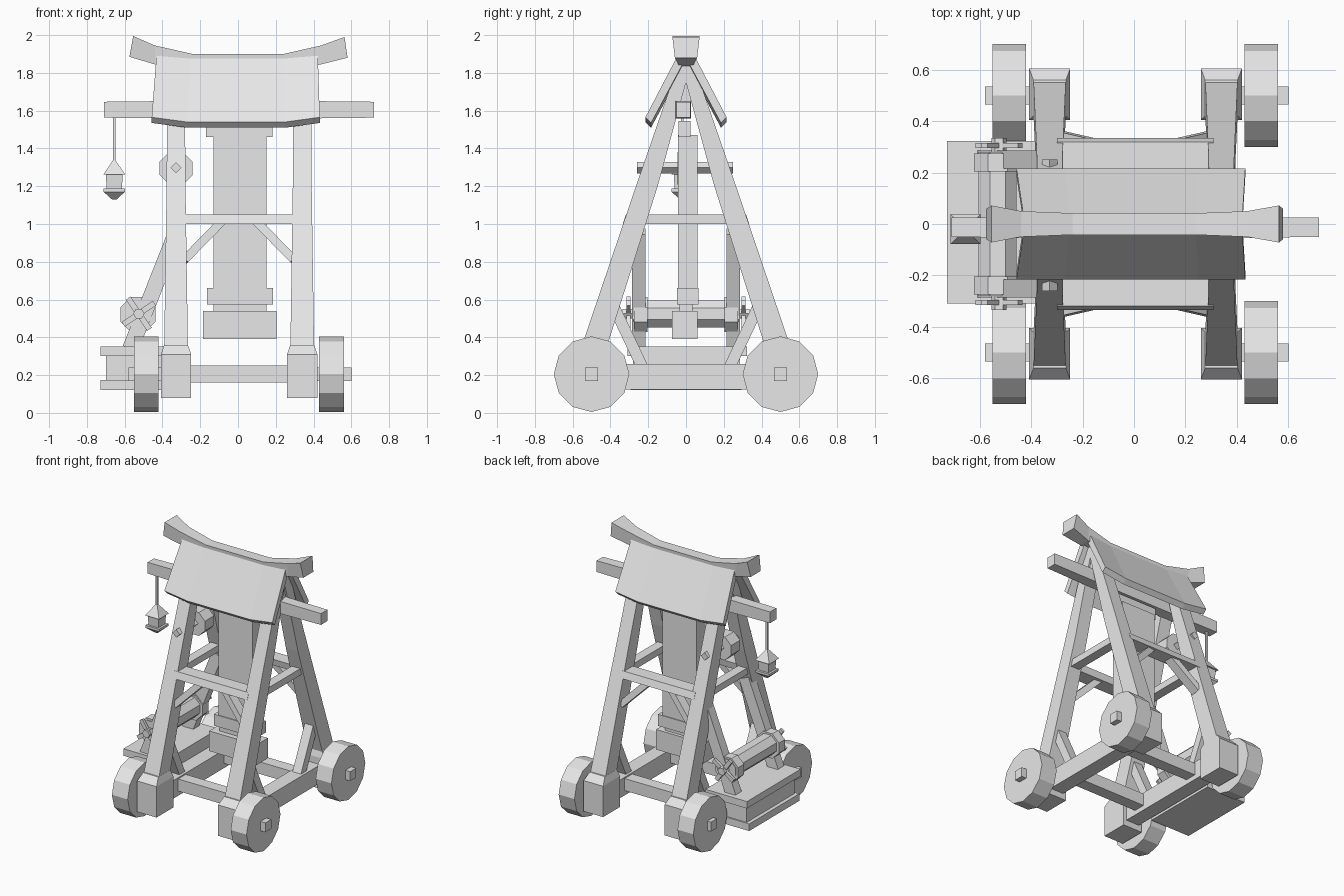
import bpy, bmesh, math
from mathutils import Vector

if "Cube" in bpy.data.objects:
    bpy.data.objects.remove(bpy.data.objects["Cube"])

wood = bpy.data.materials.new("pale_grey")
wood.diffuse_color = (0.8, 0.8, 0.8, 1)
wood.use_nodes = True
wood.node_tree.nodes["Principled BSDF"].inputs["Base Color"].default_value = wood.diffuse_color


def loft(name, rings):
    """Skin a list of equal-length point rings and cap both ends."""
    bm = bmesh.new()
    rows = [[bm.verts.new(p) for p in r] for r in rings]
    n = len(rows[0])
    for a, b in zip(rows, rows[1:]):
        for i in range(n):
            bm.faces.new((a[i], a[(i + 1) % n], b[(i + 1) % n], b[i]))
    bm.faces.new(rows[0][::-1])
    bm.faces.new(rows[-1])
    bmesh.ops.recalc_face_normals(bm, faces=bm.faces[:])
    me = bpy.data.meshes.new(name)
    bm.to_mesh(me)
    bm.free()
    me.materials.append(wood)
    ob = bpy.data.objects.new(name, me)
    bpy.context.collection.objects.link(ob)
    return ob


def rect(x0, x1, y0, y1, z):
    return [(x0, y0, z), (x1, y0, z), (x1, y1, z), (x0, y1, z)]


def box(name, x0, x1, y0, y1, z0, z1):
    return loft(name, [rect(x0, x1, y0, y1, z0), rect(x0, x1, y0, y1, z1)])


def beam(name, p, q, w, d, side):
    """Square bar from p to q; w is its width along side, d the other way."""
    p, q, s = Vector(p), Vector(q), Vector(side).normalized()
    t = (q - p).cross(s).normalized()
    s = t.cross(q - p).normalized()
    corners = [(-1, -1), (1, -1), (1, 1), (-1, 1)]
    return loft(name, [[c + s * a * w / 2 + t * b * d / 2 for a, b in corners] for c in (p, q)])


def prism(name, axis, c, r, a, b, n, turn=0.0):
    """Regular prism along x or y between a and b, centred on c in the other two axes."""
    rings = []
    for k in (a, b):
        ring = []
        for i in range(n):
            t = turn + math.tau * i / n
            u, v = c[0] + r * math.cos(t), c[1] + r * math.sin(t)
            ring.append((k, u, v) if axis == "x" else (u, k, v))
        rings.append(ring)
    return loft(name, rings)


X, Y = (1, 0, 0), (0, 1, 0)

for s in (-1, 1):
    # Wheels and axles at the front and back
    for x0, x1 in ((-0.55, -0.42), (0.43, 0.56)):
        prism("wheel", "x", (s * 0.5, 0.205), 0.2, x0, x1, 12)
    for x0, x1 in ((-0.58, -0.3), (0.3, 0.6)):
        box("axle", x0, x1, s * 0.5 - 0.035, s * 0.5 + 0.035, 0.17, 0.24)

    for cx in (-0.328, 0.34):
        # Leaning leg
        loft("leg", [
            rect(cx - 0.063, cx + 0.063, s * 0.425, s * 0.56, 0.33),
            rect(cx - 0.05, cx + 0.05, s * 0.15, s * 0.265, 1.2),
            rect(cx - 0.046, cx + 0.046, s * -0.03, s * 0.037, 1.86)])
        # Foot block with chamfered top
        loft("foot_block", [
            rect(cx - 0.08, cx + 0.08, s * 0.405, s * 0.605, 0.08),
            rect(cx - 0.08, cx + 0.08, s * 0.405, s * 0.605, 0.31),
            rect(cx - 0.063, cx + 0.063, s * 0.42, s * 0.56, 0.36)])
        # Brace from leg to side rail
        beam("rail_brace", (cx, s * 0.4, 0.6), (cx, s * 0.225, 0.23), 0.07, 0.06, X)

    # Lower and upper cross beams
    box("lower_cross_beam", -0.3, 0.31, s * 0.225, s * 0.315, 0.16, 0.25)
    loft("upper_cross_beam", [
        rect(-0.3, 0.31, s * 0.225, s * 0.335, 1.0),
        rect(-0.3, 0.31, s * 0.215, s * 0.318, 1.05)])
    for m in (-1, 1):
        beam("corner_brace", (m * 0.29 + 0.006, s * 0.325, 0.81),
             (m * 0.085 + 0.006, s * 0.278, 1.02), 0.07, 0.045, Y)

    # Slanted winch post with crank cross and hub
    beam("winch_post", (-0.57, s * 0.25, 0.34), (-0.325, s * 0.25, 0.96), 0.07, 0.085, Y)
    for t in (0.6, 0.6 + math.pi / 2):
        dx, dz = 0.1 * math.cos(t), 0.1 * math.sin(t)
        beam("crank_bar", (-0.525 - dx, s * 0.305, 0.525 - dz),
             (-0.525 + dx, s * 0.305, 0.525 + dz), 0.02, 0.03, Y)
    prism("crank_hub", "y", (-0.525, 0.525), 0.03, s * 0.27, s * 0.335, 6)
    prism("drum_cheek", "y", (-0.53, 0.52), 0.1, s * 0.205, s * 0.275, 8, math.pi / 8)

    # Curved roof slab: cross-section swept along the span
    rings = []
    for xt, xb, lift in ((-0.43, -0.457, 0.025), (-0.25, -0.27, 0), (0.24, 0.25, 0), (0.422, 0.433, 0.025)):
        rings.append([(xt, s * 0.035, 1.885 + lift), (xb, s * 0.215, 1.54 + lift),
                      (xb, s * 0.185, 1.51 + lift), (xt, s * 0.005, 1.845 + lift)])
    loft("roof_slab", rings)

# Side rails, side ties and king posts
for cx in (-0.328, 0.34):
    box("side_rail", cx - 0.055, cx + 0.055, -0.5, 0.5, 0.125, 0.26)
    box("side_tie", cx - 0.035, cx + 0.035, -0.24, 0.24, 1.0, 1.05)
    box("king_post", cx - 0.035, cx + 0.035, -0.03, 0.025, 1.56, 1.86)

# Upswept ridge beam: x, half width, bottom, top
ridge = ((-0.565, 0.072, 1.885, 1.995), (-0.44, 0.05, 1.845, 1.945), (-0.24, 0.042, 1.81, 1.9),
         (0.24, 0.042, 1.81, 1.9), (0.44, 0.05, 1.845, 1.945), (0.572, 0.072, 1.88, 1.99))
rings = []
for i, (x, w, z0, z1) in enumerate(ridge):
    lean = {0: 0.01, 5: -0.008}.get(i, 0)
    rings.append([(x - lean, -w * 0.82, z0), (x - lean, w * 0.82, z0),
                  (x + lean, w, z1), (x + lean, -w, z1)])
loft("ridge_beam", rings)

# Long carrying beam with slightly thicker ends
loft("carrying_beam", [
    [(x, -0.05 * k, 1.605 - 0.042 * k), (x, 0.025 * k, 1.605 - 0.042 * k),
     (x, 0.025 * k, 1.605 + 0.042 * k), (x, -0.05 * k, 1.605 + 0.042 * k)]
    for x, k in ((-0.71, 1.0), (-0.35, 1.1), (0.35, 1.1), (0.72, 1.0))])

# Hanging ram: cap, tall panel and weighted foot
box("panel_cap", -0.17, 0.182, -0.04, 0.025, 1.46, 1.545)
box("panel", -0.13, 0.15, -0.042, 0.06, 0.62, 1.47)
box("panel_collar", -0.165, 0.185, -0.048, 0.066, 0.575, 0.66)
box("panel_neck", -0.13, 0.15, -0.035, 0.035, 0.53, 0.58)
box("panel_weight", -0.185, 0.205, -0.075, 0.06, 0.39, 0.54)

# Pulley and its axle
prism("pulley", "y", (-0.328, 1.295), 0.094, -0.045, 0.062, 8, math.pi / 8)
prism("pulley_axle", "y", (-0.328, 1.298), 0.03, -0.26, 0.25, 4)

# Winch platform and drum
box("platform_top", -0.728, -0.385, -0.31, 0.322, 0.3, 0.352)
box("platform_body", -0.7, -0.385, -0.28, 0.285, 0.17, 0.302)
box("platform_base", -0.728, -0.4, -0.295, 0.295, 0.122, 0.175)
prism("winch_drum", "y", (-0.53, 0.525), 0.08, -0.28, 0.28, 8, math.pi / 8)

# Lantern hanging from the beam
lx, ly = -0.655, -0.02


def square(h, z):
    return rect(lx - h, lx + h, ly - h, ly + h, z)


loft("lantern_hanger", [square(0.007, 1.31), square(0.007, 1.57)])
loft("lantern_roof", [square(0.058, 1.262), square(0.008, 1.335)])
loft("lantern_body", [square(0.04, 1.185), square(0.045, 1.264)])
loft("lantern_base", [square(0.012, 1.13), square(0.056, 1.17), square(0.056, 1.187)])
